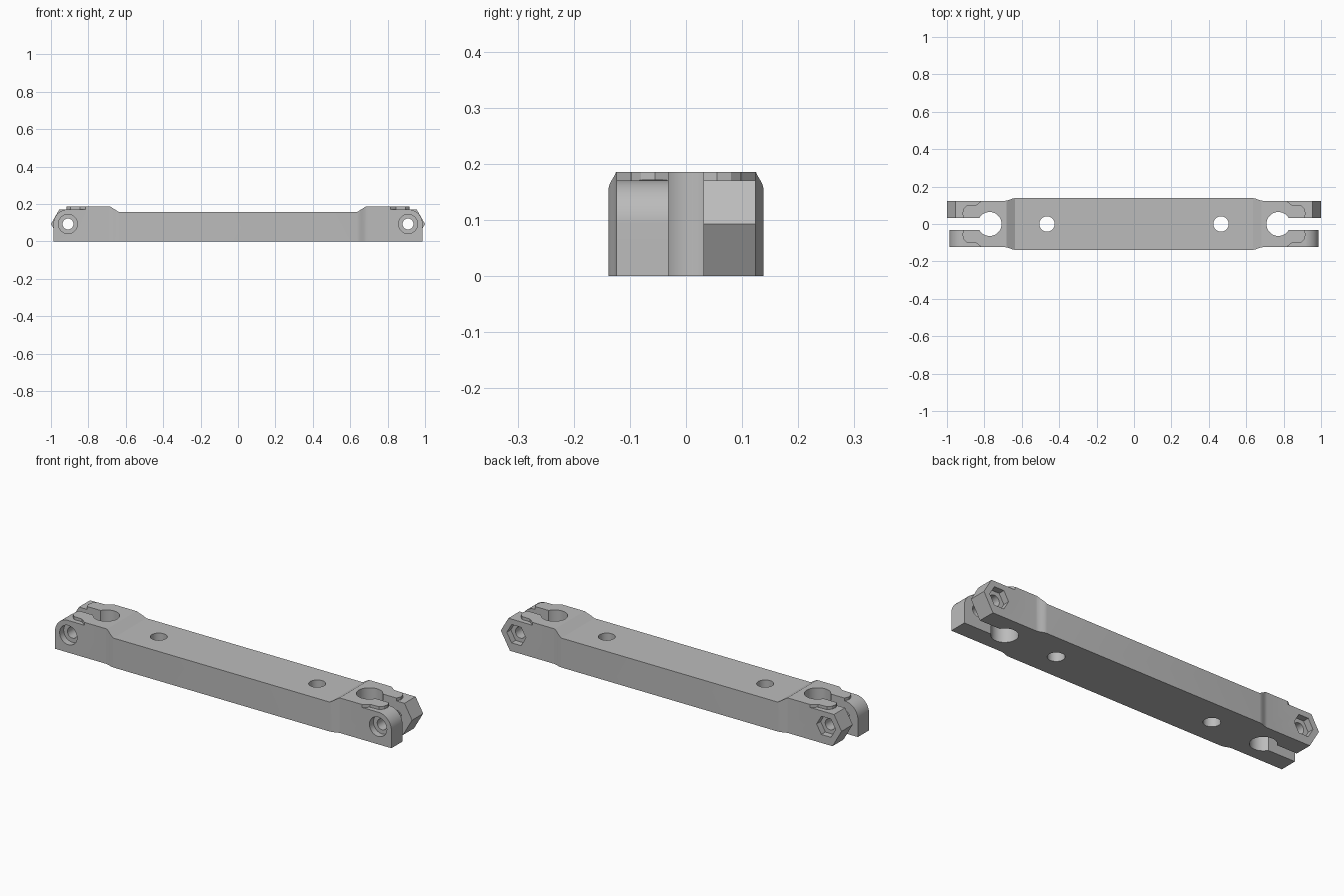
import bpy, bmesh
from math import pi, cos, sin

cube = bpy.data.objects.get("Cube")
if cube:
    bpy.data.objects.remove(cube)

HEIGHT, STEP, MID = 0.186, 0.171, 0.156   # end top, lug top, middle top
WIDE, NARROW = 0.138, 0.124               # half widths
BOLT_X, BOLT_Z = 0.909, 0.093
PIN_X = 0.772


def prism(name, points, axis, low, high):
    """Extrude a 2D outline along y or z."""
    def place(a, b, t):
        return (a, b, t) if axis == "z" else (a, t, b)
    bm = bmesh.new()
    bottom = [bm.verts.new(place(a, b, low)) for a, b in points]
    top = [bm.verts.new(place(a, b, high)) for a, b in points]
    bm.faces.new(bottom)
    bm.faces.new(top)
    n = len(points)
    for i in range(n):
        j = (i + 1) % n
        bm.faces.new((bottom[i], bottom[j], top[j], top[i]))
    bmesh.ops.recalc_face_normals(bm, faces=bm.faces)
    mesh = bpy.data.meshes.new(name)
    bm.to_mesh(mesh)
    bm.free()
    obj = bpy.data.objects.new(name, mesh)
    bpy.context.collection.objects.link(obj)
    return obj


def circle(a, b, radius, sides=48):
    return [(a + radius * cos(2 * pi * i / sides),
             b + radius * sin(2 * pi * i / sides)) for i in range(sides)]


def cut(points, axis, low, high):
    """Remove a prism from the bar."""
    cutter = prism("cutter", points, axis, low, high)
    cutter.hide_render = True
    mod = bar.modifiers.new("cut", "BOOLEAN")
    mod.operation = "DIFFERENCE"
    mod.solver = "EXACT"
    mod.object = cutter
    bpy.context.view_layer.objects.active = bar
    bpy.ops.object.modifier_apply(modifier=mod.name)
    bpy.data.objects.remove(cutter)


# Bar outline in plan, easing from the wide middle to the narrow ends
quarter = []
for i in range(9):
    t = i / 8
    quarter.append((0.635 + 0.055 * t, WIDE - (WIDE - NARROW) * t * t * (3 - 2 * t)))
quarter.append((1.0, NARROW))
right = [(x, -y) for x, y in quarter] + quarter[::-1]
outline = right + [(-x, -y) for x, y in right]
bar = prism("clamp_bar", outline, "z", 0, HEIGHT)

# Lowered middle with sloped shoulders
cut([(-0.635, MID), (0.635, MID), (0.73, MID + 0.06), (-0.73, MID + 0.06)],
    "y", -0.3, 0.3)

# Rounded front lug and hexagonal back lug, as the waste outside each profile
lug_r = STEP - BOLT_Z
arc = [(BOLT_X + lug_r * sin(pi / 2 * i / 16), BOLT_Z + lug_r * cos(pi / 2 * i / 16))
       for i in range(17)]
round_waste = arc + [(BOLT_X + lug_r, -0.1), (1.2, -0.1), (1.2, STEP)]
slope = 0.577
hex_waste = [(1 - lug_r * slope, STEP), (1, BOLT_Z), (1 - (BOLT_Z + 0.1) * slope, -0.1),
             (1.2, -0.1), (1.2, STEP)]
# Raised pad edge beside the pin hole
pad_waste = [(0.815, 0.2), (0.815, 0.124), (0.845, 0.1), (0.895, 0.098),
             (0.912, 0.08), (0.918, 0.055), (0.908, 0.03), (0.908, 0.01),
             (1.2, 0.01), (1.2, 0.2)]

for s in (1, -1):
    def side(points):
        return [(s * a, b) for a, b in points]
    # Slot and pin hole
    cut(side([(PIN_X, -0.031), (1.2, -0.031), (1.2, 0.031), (PIN_X, 0.031)]), "z", -0.1, 0.3)
    cut(circle(s * PIN_X, 0, 0.064), "z", -0.1, 0.3)
    # Mounting hole
    cut(circle(s * 0.465, 0, 0.041), "z", -0.1, 0.3)
    # Lug ends and pad edges
    cut(side(pad_waste), "z", STEP - 0.0005, 0.3)
    cut(side([(a, -b) for a, b in pad_waste]), "z", STEP - 0.0005, 0.3)
    cut(side(round_waste), "y", -0.3, -0.01)
    cut(side(hex_waste), "y", 0.01, 0.3)
    # Bolt hole, screw head recess and nut recess
    cut(circle(s * BOLT_X, BOLT_Z, 0.029), "y", -0.3, 0.3)
    cut(circle(s * BOLT_X, BOLT_Z, 0.051), "y", -0.3, -0.09)
    cut(circle(s * BOLT_X, BOLT_Z, 0.056, 6), "y", 0.09, 0.3)

# Plain grey finish
grey = bpy.data.materials.new("plain_grey")
grey.use_nodes = True
color = (0.5, 0.5, 0.5, 1)
grey.diffuse_color = color
grey.node_tree.nodes["Principled BSDF"].inputs["Base Color"].default_value = color
bar.data.materials.clear()
bar.data.materials.append(grey)
for face in bar.data.polygons:
    face.material_index = 0

# Smooth holes and rounds, crisp edges elsewhere
bpy.ops.object.select_all(action="DESELECT")
bar.select_set(True)
bpy.context.view_layer.objects.active = bar
bpy.ops.object.shade_smooth_by_angle(angle=pi / 12)
